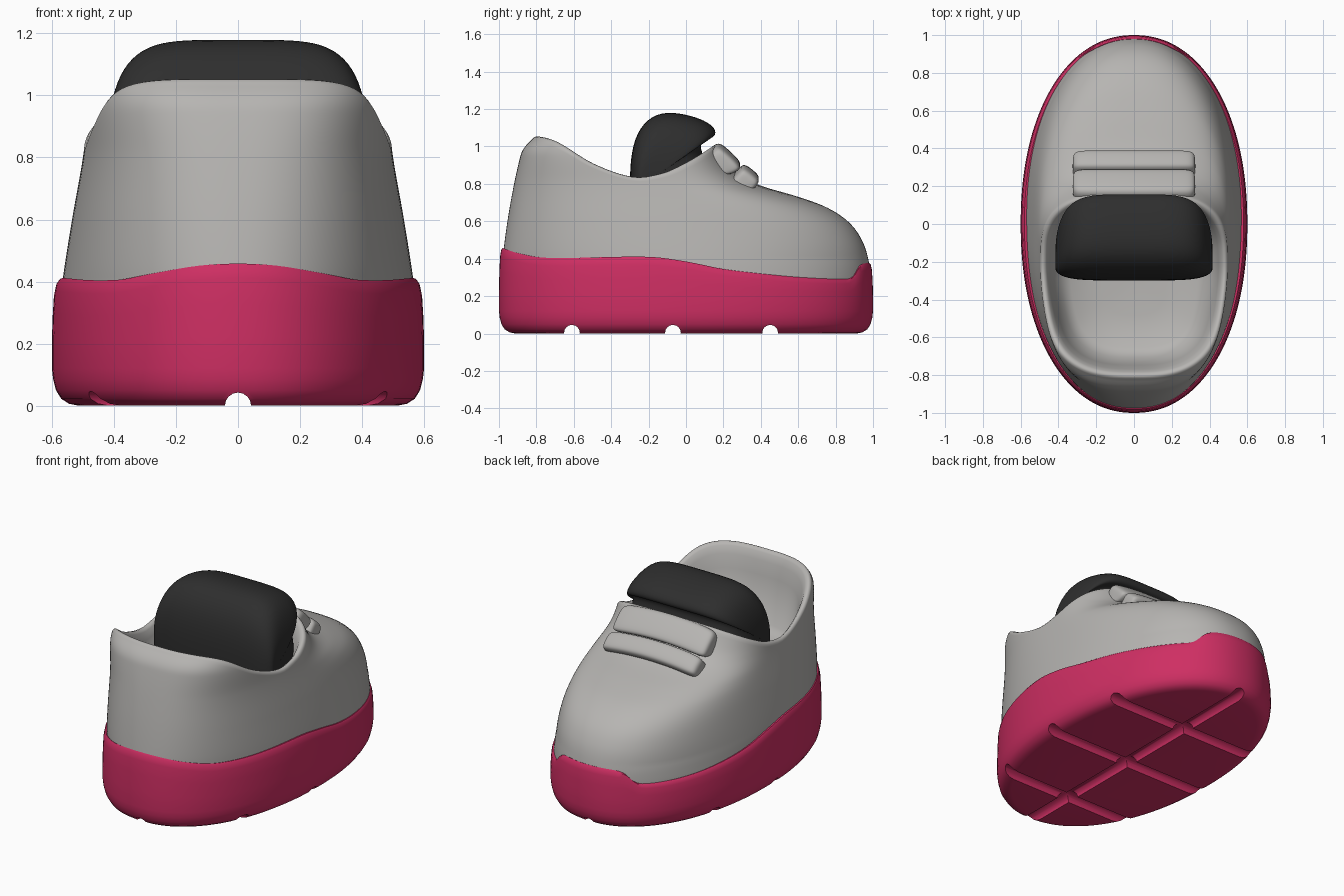
import bpy, bmesh, math

if "Cube" in bpy.data.objects:
    bpy.data.objects.remove(bpy.data.objects["Cube"])


def material(name, rgb):
    m = bpy.data.materials.new(name)
    m.diffuse_color = (*rgb, 1)
    m.use_nodes = True
    m.node_tree.nodes["Principled BSDF"].inputs["Base Color"].default_value = m.diffuse_color
    return m


GREY = material("warm grey", (0.47, 0.46, 0.445))
PINK = material("raspberry pink", (0.62, 0.028, 0.125))
DARK = material("charcoal", (0.027, 0.027, 0.027))


def smooth(table, v):
    """Smooth curve through (position, value) pairs."""
    if v <= table[0][0]:
        return table[0][1]
    if v >= table[-1][0]:
        return table[-1][1]
    i = max(k for k in range(len(table) - 1) if table[k][0] <= v)

    def slope(k):
        a, b = table[max(k - 1, 0)], table[min(k + 1, len(table) - 1)]
        return (b[1] - a[1]) / (b[0] - a[0])
    (x0, y0), (x1, y1) = table[i], table[i + 1]
    h = x1 - x0
    t = (v - x0) / h
    return ((2*t**3 - 3*t**2 + 1) * y0 + (t**3 - 2*t**2 + t) * h * slope(i)
            + (3*t**2 - 2*t**3) * y1 + (t**3 - t**2) * h * slope(i + 1))


def loft(name, rings, mat, subsurf=0):
    """Skin closed rings of points and cap both ends."""
    bm = bmesh.new()
    vs = [[bm.verts.new(p) for p in r] for r in rings]
    n = len(rings[0])
    for a, b in zip(vs, vs[1:]):
        for i in range(n):
            bm.faces.new((a[i], a[(i + 1) % n], b[(i + 1) % n], b[i]))
    bm.faces.new(vs[0][::-1])
    bm.faces.new(vs[-1])
    bmesh.ops.recalc_face_normals(bm, faces=bm.faces)
    for f in bm.faces:
        f.smooth = True
    me = bpy.data.meshes.new(name)
    bm.to_mesh(me)
    bm.free()
    me.materials.append(mat)
    ob = bpy.data.objects.new(name, me)
    bpy.context.collection.objects.link(ob)
    if subsurf:
        m = ob.modifiers.new("round", 'SUBSURF')
        m.levels = m.render_levels = subsurf
    return ob


def oval(a, w, front, back, mid, n):
    """Point on an oval with different toe and heel lengths."""
    c, s = math.cos(a), math.sin(a)
    x = math.copysign(abs(c) ** (2 / n), c) * w
    y = math.copysign(abs(s) ** (2 / n), s)
    return x, mid + y * ((front - mid) if y > 0 else (mid - back))


N = 160
ANGLES = [2 * math.pi * i / N for i in range(N)]

# --- Sole: stacked ovals with a wavy top edge ---
SOLE_TOP = [(-1, .465), (-.9, .43), (-.75, .405), (-.2, .41), (0, .385), (.2, .345),
            (.4, .32), (.65, .298), (.86, .293), (.895, .31), (.93, .365), (1, .38)]


def sole_ring(inset, z=None, t=None):
    ring = []
    for a in ANGLES:
        x, y = oval(a, .6 - inset, 1 - inset, -1 + inset, 0, 2.15)
        ring.append((x, y, z if t is None else .12 + (smooth(SOLE_TOP, y) - .12) * t))
    return ring


rings = [sole_ring(i, z) for i, z in
         ((.085, .0), (.055, .006), (.03, .022), (.013, .05), (.004, .085), (0, .12))]
rings += [sole_ring(i, t=t) for i, t in
          ((0, .3), (.002, .6), (.006, .85), (.012, .96), (.02, 1), (.05, .98))]
rings += [sole_ring(.2, .25)]
sole = loft("sole", rings, PINK)

# Tread grooves: one lengthwise, three across
for loc, rot in (((0, 0, 0), (math.pi / 2, 0, 0)),
                 *(((0, y, .004), (0, math.pi / 2, 0)) for y in (-.61, -.07, .45))):
    bpy.ops.mesh.primitive_cylinder_add(vertices=16, radius=.042, depth=3,
                                        location=loc, rotation=rot)
    cutter = bpy.context.object
    cutter.hide_render = True
    cutter.data.materials.append(PINK)
    mod = sole.modifiers.new("groove", 'BOOLEAN')
    mod.operation, mod.solver, mod.object = 'DIFFERENCE', 'EXACT', cutter
    bpy.context.view_layer.objects.active = sole
    bpy.ops.object.modifier_apply(modifier=mod.name)
    bpy.data.objects.remove(cutter)
bpy.ops.object.select_all(action='DESELECT')
sole.select_set(True)
bpy.context.view_layer.objects.active = sole
bpy.ops.object.shade_smooth_by_angle(angle=math.radians(40))

# --- Upper: ovals that shrink with height, cut off at the collar line ---
WIDTH = [(.3, .575), (.4, .566), (.6, .535), (.8, .5), (.95, .482), (1.06, .455)]
HEEL = [(.3, -.985), (.45, -.975), (.7, -.938), (.95, -.885), (1.0, -.86), (1.06, -.8)]
TOE = [(.25, .988), (.38, .978), (.5, .94), (.6, .865), (.68, .74), (.74, .57),
       (.78, .43), (.82, .33), (.88, .25), (1.0, .17), (1.06, .15)]
MID = [(.3, 0), (.7, -.1), (1.05, -.25)]
POWER = [(.4, 2.15), (.8, 2.5), (1.05, 3)]
COLLAR = [(-.88, 1.035), (-.8, 1.04), (-.7, 1.01), (-.5, .895), (-.28, .825),
          (-.12, .845), (0, .895), (.1, .95), (.18, 1.0)]


def upper_point(a, z):
    return oval(a, *(smooth(t, z) for t in (WIDTH, TOE, HEEL, MID, POWER)))


lows, tops = [], []
for a in ANGLES:
    lows.append(smooth(SOLE_TOP, upper_point(a, .4)[1]) - .06)
    z = .9
    for _ in range(25):  # settle on the collar height at this angle
        z += .4 * (smooth(COLLAR, upper_point(a, z)[1]) - z)
    tops.append(z)

rings = []
STEPS = 48
for k in range(STEPS + 1):
    ring = []
    for a, lo, hi in zip(ANGLES, lows, tops):
        z = lo + (hi - lo) * k / STEPS
        ring.append((*upper_point(a, z), z))
    rings.append(ring)
rim = rings[-1]
# Rolled rim and inner wall
for s, dz in ((.985, .01), (.96, .012), (.93, -.005), (.9, -.05), (.86, -.13)):
    rings.append([(x * s, -.3 + (y + .3) * s, z + dz) for x, y, z in rim])
# Insole
for s, z in ((.78, .64), (.68, .6), (.35, .585), (.05, .58)):
    rings.append([(x * s, -.3 + (y + .3) * s, z) for x, y, _ in rim])
loft("upper", rings, GREY)


# --- Parts swept across the shoe from a side profile ---
def crosswise(name, profile, half, pivot, mat, bend=0):
    """half: (x, scale) stations for one side, mirrored to the other."""
    stations = [(-x, k) for x, k in reversed(half)] + [(0, 1)] + list(half)
    py, pz = pivot
    rings = [[(x, py + (y - py) * k, pz + (z - pz) * k - bend * x * x)
              for y, z in profile] for x, k in stations]
    return loft(name, rings, mat, 2)


# Padded tongue with an overhanging lip
crosswise("tongue",
          [(-.29, .55), (-.3, .75), (-.3, .93), (-.265, 1.08), (-.18, 1.17), (-.08, 1.185),
           (.03, 1.165), (.12, 1.13), (.165, 1.085), (.15, 1.045), (.1, 1.045),
           (.07, 1.0), (.1, .94), (.12, .8), (.1, .55)],
          [(.1, 1), (.2, .995), (.29, .95), (.36, .81), (.4, .58), (.415, .35), (.416, .15)],
          (-.22, .8), DARK)

# Collar flap and lace bar over the instep
ENDS = [(.1, 1), (.2, 1), (.28, 1), (.315, .9), (.325, .6)]
crosswise("instep_flap",
          [(.11, .96), (.14, 1.005), (.175, 1.022), (.21, 1.0), (.295, .92), (.29, .892),
           (.22, .86), (.13, .88)],
          ENDS, (.2, .92), GREY, .25)
crosswise("lace_bar",
          [(.215, .82), (.255, .855), (.298, .905), (.325, .902), (.392, .848),
           (.39, .822), (.35, .77), (.25, .75)],
          ENDS, (.3, .82), GREY, .25)
